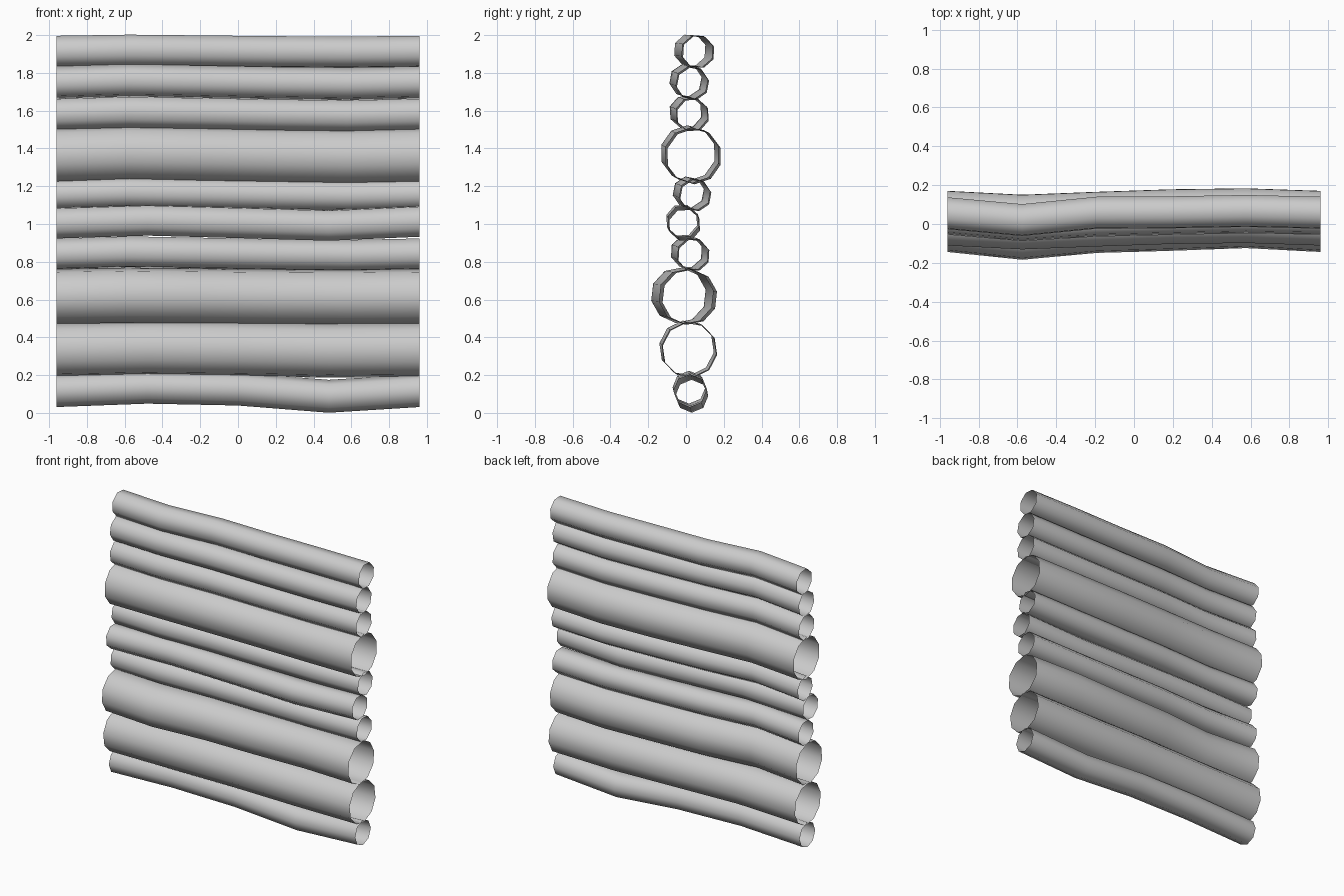
import bpy, bmesh, math

HALF = 0.96

# bend patterns along the log: sideways (y) and vertical (z) offsets per ring
MILD_Y = (0.005, -0.028, -0.005, 0.004, 0.012, 0.005)
MILD_Z = (0.0, 0.011, 0.004, -0.003, -0.008, 0.0)
FLAT_Z = (0.0, 0.006, 0.002, -0.002, -0.004, 0.0)

# centre y, centre z, radius, sides, y bends, z bends (bottom to top)
LOGS = [
    (0.020, 0.118, 0.087, 8, (0, -0.004, 0.004, 0.01, 0), (0, 0.018, 0.008, -0.030, 0)),
    (0.015, 0.335, 0.146, 10, (0, -0.012, 0.0, 0.006, 0), (0, 0.009, 0.004, -0.004, 0)),
    (0.000, 0.617, 0.147, 10, (0, -0.040, -0.005, 0.006, 0.02, 0), FLAT_Z),
    (0.030, 0.842, 0.086, 8, MILD_Y, MILD_Z),
    (-0.015, 1.010, 0.086, 8, (0, -0.008, 0.0, 0.008, 0), (-0.005, 0.010, -0.003, -0.017, 0.004)),
    (0.040, 1.158, 0.084, 8, MILD_Y, MILD_Z),
    (0.030, 1.365, 0.147, 10, (0, -0.020, -0.005, 0.008, 0.013, 0), MILD_Z),
    (0.025, 1.583, 0.088, 8, MILD_Y, MILD_Z),
    (0.025, 1.750, 0.087, 8, MILD_Y, MILD_Z),
    (0.055, 1.914, 0.087, 8, (0, -0.035, 0.003, 0.005, 0.012, 0.003), FLAT_Z),
]


def add_log(index, cy, cz, r, sides, bend_y, bend_z):
    """Open-ended tube lofted through slightly offset rings."""
    bm = bmesh.new()
    segs = len(bend_y) - 1
    turn = -math.pi / 2 if index == 1 else 0.2 + 0.13 * (index % 3)
    rings = []
    for i, (dy, dz) in enumerate(zip(bend_y, bend_z)):
        x = -HALF + 2 * HALF * i / segs
        ring = []
        for k in range(sides):
            a = turn + math.tau * k / sides
            ring.append(bm.verts.new((x, cy + dy + r * math.cos(a), cz + dz + r * math.sin(a))))
        rings.append(ring)
    for a, b in zip(rings, rings[1:]):
        for k in range(sides):
            n = (k + 1) % sides
            bm.faces.new((a[k], a[n], b[n], b[k])).smooth = True
    bmesh.ops.recalc_face_normals(bm, faces=bm.faces)
    mesh = bpy.data.meshes.new(f"log_{index}")
    bm.to_mesh(mesh)
    bm.free()
    bpy.context.collection.objects.link(bpy.data.objects.new(f"log_{index}", mesh))


# stacked wall of logs
for i, spec in enumerate(LOGS, 1):
    add_log(i, *spec)
